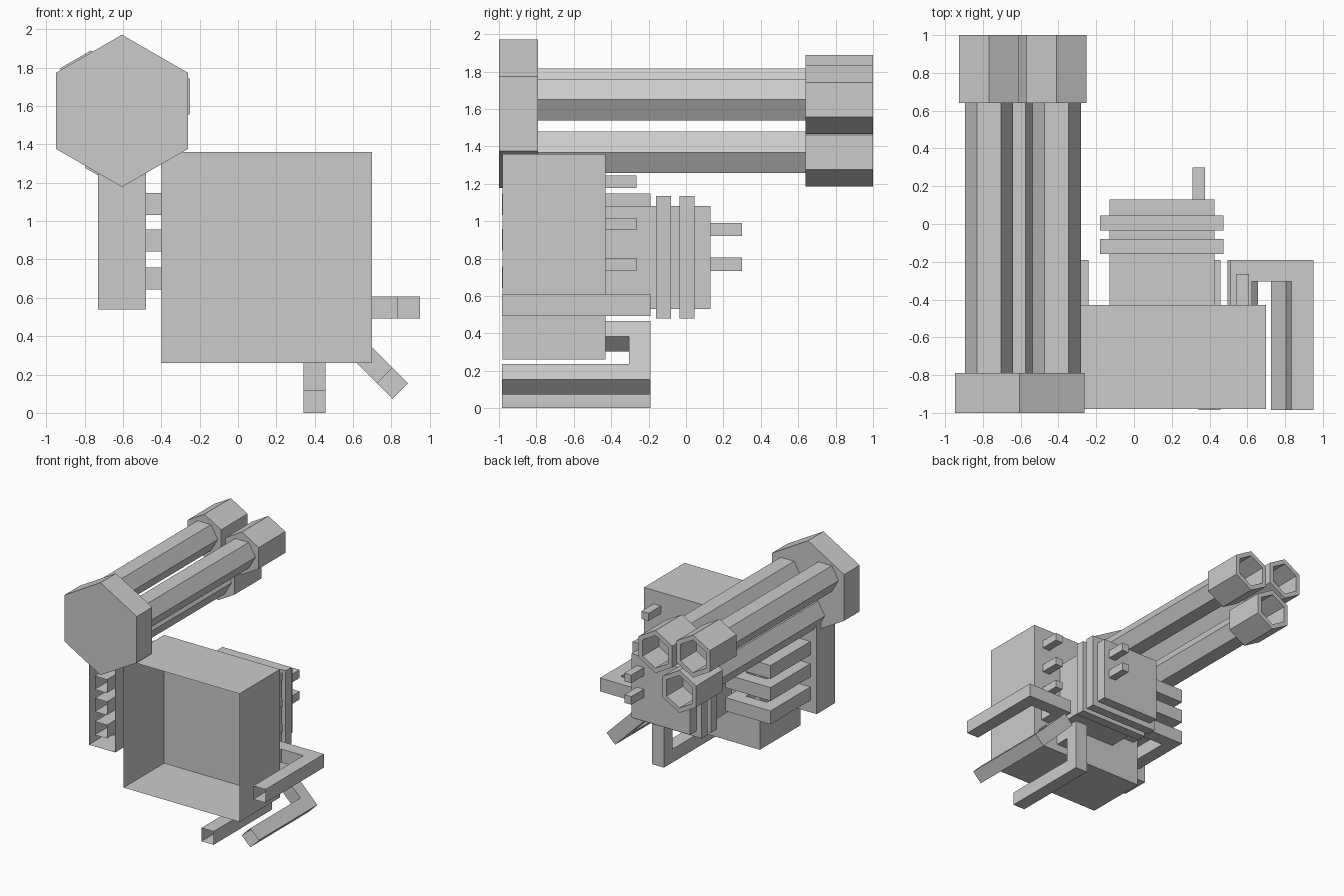
import bpy, bmesh, math
from mathutils import Matrix, Vector

cube = bpy.data.objects.get("Cube")
if cube:
    bpy.data.objects.remove(cube, do_unlink=True)

grey = bpy.data.materials.new("plain grey")
grey.use_nodes = True
grey.diffuse_color = (0.6, 0.6, 0.6, 1)
grey.node_tree.nodes["Principled BSDF"].inputs["Base Color"].default_value = (0.6, 0.6, 0.6, 1)


def finish(name, bm):
    bmesh.ops.recalc_face_normals(bm, faces=bm.faces)
    mesh = bpy.data.meshes.new(name)
    bm.to_mesh(mesh)
    bm.free()
    mesh.materials.append(grey)
    obj = bpy.data.objects.new(name, mesh)
    bpy.context.collection.objects.link(obj)
    return obj


def box(name, x, y, z, open_front=False):
    bm = bmesh.new()
    bmesh.ops.create_cube(bm, size=1)
    for v in bm.verts:
        for i, (lo, hi) in enumerate((x, y, z)):
            v.co[i] = lo if v.co[i] < 0 else hi
    if open_front:
        bm.normal_update()
        front = [f for f in bm.faces if f.normal.y < -0.9]
        bmesh.ops.delete(bm, geom=front, context="FACES_ONLY")
    return finish(name, bm)


def hexagon(bm, cx, cz, radius, y, turn):
    """Ring of six vertices facing along y."""
    angles = [math.radians(turn + 60 * i) for i in range(6)]
    return [bm.verts.new((cx + radius * math.cos(a), y, cz + radius * math.sin(a))) for a in angles]


def hex_lathe(name, cx, cz, sections, turn):
    """Skin hexagons given as (radius, y), capped at both ends."""
    bm = bmesh.new()
    rings = [hexagon(bm, cx, cz, r, y, turn) for r, y in sections]
    for a, b in zip(rings, rings[1:]):
        for i in range(6):
            j = (i + 1) % 6
            bm.faces.new((a[i], a[j], b[j], b[i]))
    bm.faces.new(rings[0])
    bm.faces.new(rings[-1])
    return finish(name, bm)


# Hooked finger leaving the back of the fist and reaching forward, hollow at its tip
HAND_X, HAND_Z = 0.15, 0.81


def finger(name, angle, offset, start, outer):
    w, back, tip, root = 0.115, -0.19, -0.985, -0.43
    outline = [(start, root), (start, back), (outer, back), (outer, tip),
               (outer - w, tip), (outer - w, back - w), (start + w, back - w), (start + w, root)]
    bm = bmesh.new()
    low = [bm.verts.new((u, y, offset - w / 2)) for u, y in outline]
    high = [bm.verts.new((u, y, offset + w / 2)) for u, y in outline]
    bm.faces.new(low)
    bm.faces.new(high)
    for i in range(len(outline)):
        j = (i + 1) % len(outline)
        if i != 3:
            bm.faces.new((low[i], low[j], high[j], high[i]))
    turn = Matrix.Rotation(math.radians(angle), 4, "Y")
    bm.transform(Matrix.Translation((HAND_X, 0, HAND_Z)) @ turn)
    return finish(name, bm)


# Open-fronted fist housing
box("fist_housing", (-0.40, 0.70), (-0.98, -0.43), (0.26, 1.36), open_front=True)

# Rear block with two raised bands
box("rear_block", (-0.13, 0.425), (-0.43, 0.13), (0.53, 1.08))
for i, y in enumerate((-0.16, -0.035)):
    box(f"rear_band_{i + 1}", (-0.18, 0.475), (y, y + 0.08), (0.48, 1.135))

# Pegs on the housing and on the rear block
for i, z in enumerate((0.77, 0.985, 1.21)):
    box(f"housing_peg_{i + 1}", (0.54, 0.61), (-0.43, -0.265), (z - 0.033, z + 0.033))
for i, z in enumerate((0.77, 0.955)):
    box(f"rear_peg_{i + 1}", (0.31, 0.375), (0.13, 0.30), (z - 0.035, z + 0.035))

# Fingers: one to the side, one below, one on the corner, three to the gun side
finger("side_finger", 0, 0.55 - HAND_Z, 0.36, 0.80)
finger("lower_finger", 90, 0.25, 0.37, 0.81)
finger("corner_finger", 45, 0, 0.545, 0.985)
for i, z in enumerate((0.70, 0.90, 1.09)):
    finger(f"grip_finger_{i + 1}", 180, HAND_Z - z, 0.39, 0.82)

# Upright grip column, open at the front
box("grip_column", (-0.73, -0.48), (-0.98, -0.73), (0.54, 1.35), open_front=True)

# Gun: hexagonal base and three barrels with hollow muzzles
GUN_X, GUN_Z = -0.605, 1.575
hex_lathe("gun_base", GUN_X, GUN_Z, [(0.397, -1.0), (0.397, -0.79)], 30)
for i in range(3):
    a = math.radians(21 + 120 * i)
    cx, cz = GUN_X + 0.209 * math.cos(a), GUN_Z + 0.209 * math.sin(a)
    hex_lathe(f"barrel_{i + 1}", cx, cz, [(0.128, -0.79), (0.128, 0.66)], 0)
    hex_lathe(f"muzzle_{i + 1}", cx, cz,
              [(0.183, 0.64), (0.183, 1.0), (0.14, 1.0), (0.14, 0.78)], 30)
